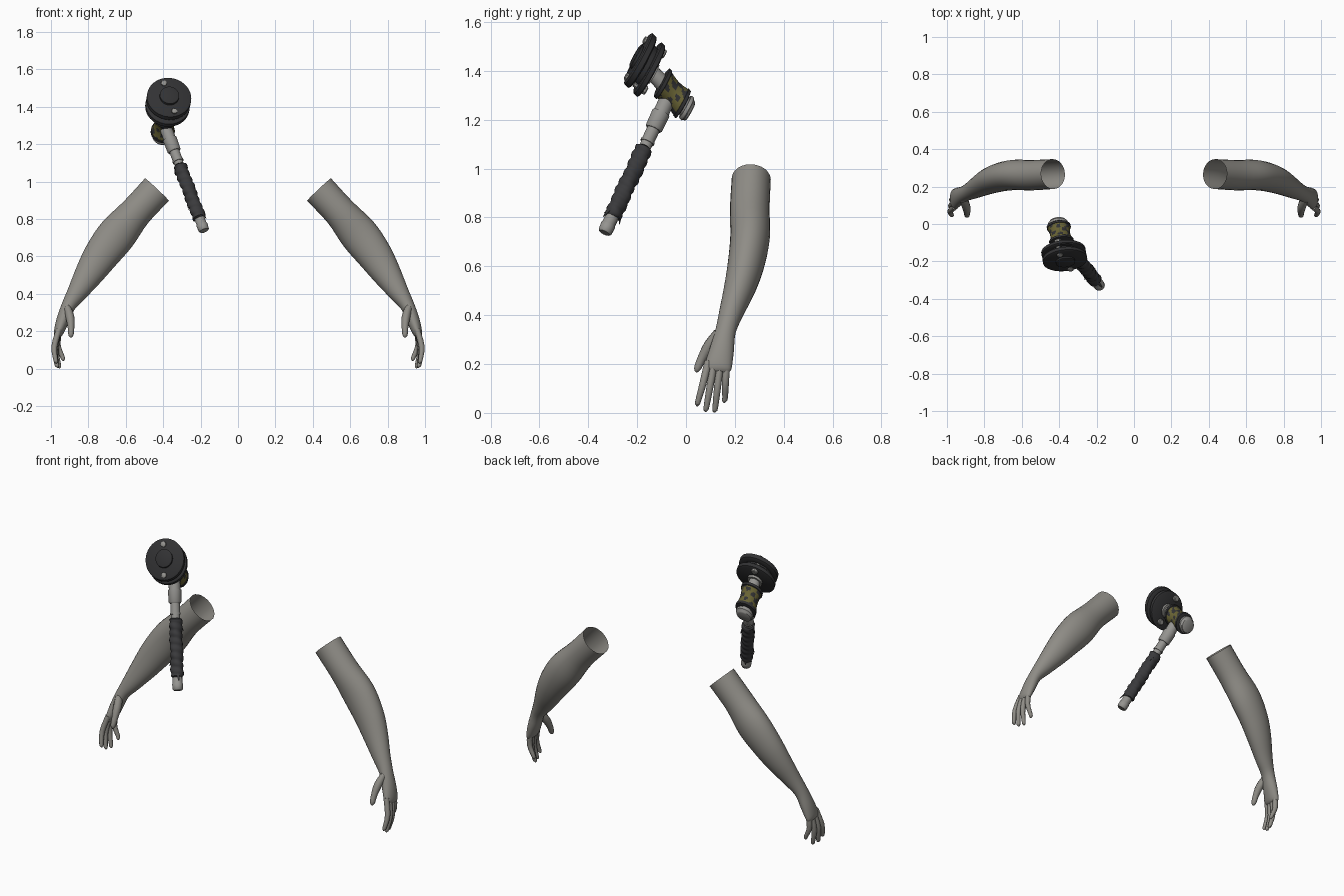
import bpy, bmesh, math
from mathutils import Vector

if "Cube" in bpy.data.objects:
    bpy.data.objects.remove(bpy.data.objects["Cube"])


def material(name, rgb):
    m = bpy.data.materials.new(name)
    m.diffuse_color = (*rgb, 1)
    m.use_nodes = True
    m.node_tree.nodes["Principled BSDF"].inputs["Base Color"].default_value = m.diffuse_color
    return m


SKIN = material("warm grey", (0.275, 0.265, 0.24))
METAL = material("light metal", (0.30, 0.295, 0.28))
DARK = material("charcoal", (0.032, 0.032, 0.034))
WRAP = material("wrap grey", (0.042, 0.042, 0.045))
OLIVE = material("olive", (0.14, 0.125, 0.035))


def skin_rings(name, rings, mats, caps=(True, True), rule=None, mirror=False):
    """Bridge rings of points into a tube; rule(row, column) picks a material."""
    bm = bmesh.new()
    rows = [[bm.verts.new(p) for p in ring] for ring in rings]
    n = len(rows[0])
    for i in range(len(rows) - 1):
        for j in range(n):
            k = (j + 1) % n
            f = bm.faces.new((rows[i][j], rows[i][k], rows[i + 1][k], rows[i + 1][j]))
            f.material_index = rule(i, j) if rule else 0
    for cap, row in zip(caps, (rows[0], rows[-1])):
        if cap:
            bm.faces.new(row)
    bmesh.ops.recalc_face_normals(bm, faces=bm.faces)
    me = bpy.data.meshes.new(name)
    bm.to_mesh(me)
    bm.free()
    ob = bpy.data.objects.new(name, me)
    bpy.context.collection.objects.link(ob)
    for m in mats:
        me.materials.append(m)
    bpy.ops.object.select_all(action='DESELECT')
    ob.select_set(True)
    bpy.context.view_layer.objects.active = ob
    bpy.ops.object.shade_smooth_by_angle(angle=math.radians(40))
    if mirror:
        ob.modifiers.new("Mirror", 'MIRROR').use_mirror_merge = False
    return ob


def spline(keys, steps):
    """Catmull-Rom through tuples of numbers."""
    out = []
    for i in range(len(keys) - 1):
        q = [keys[max(0, i - 1)], keys[i], keys[i + 1], keys[min(len(keys) - 1, i + 2)]]
        for s in range(steps):
            t = s / steps
            out.append([0.5 * (2 * b + (c - a) * t + (2 * a - 5 * b + 4 * c - d) * t * t
                               + (3 * b - a - 3 * c + d) * t ** 3) for a, b, c, d in zip(*q)])
    return out + [list(keys[-1])]


def limb(name, keys, sides, steps, caps):
    """Organic tube from keys (x, y, z, thickness, breadth), on both sides."""
    pts = spline(keys, steps)
    rings = []
    for i, p in enumerate(pts):
        t = Vector(pts[min(i + 1, len(pts) - 1)][:3]) - Vector(pts[max(i - 1, 0)][:3])
        u = t.cross(Vector((0, 1, 0))).normalized()
        v = t.cross(u).normalized()
        c = Vector(p[:3])
        rings.append([c + u * p[3] * math.cos(a) + v * p[4] * math.sin(a)
                      for a in (math.tau * j / sides for j in range(sides))])
    return skin_rings(name, rings, [SKIN], caps, mirror=True)


def frame(n):
    e1 = (Vector((-0.25, 0, 1)) - n * n.dot(Vector((-0.25, 0, 1)))).normalized()
    return e1, n.cross(e1)


def lathe(name, profile, mats, origin, along, normal, sides=24, rule=None, bump=None):
    """Turned part from (distance, radius) pairs; rings stay square to normal."""
    e1, e2 = frame(normal)
    rings = []
    for s, r in profile:
        ring = []
        for j in range(sides):
            a = math.tau * j / sides
            k = r + (bump(s, a) if bump else 0)
            ring.append(origin + along * s + (e1 * math.cos(a) + e2 * math.sin(a)) * k)
        rings.append(ring)
    return skin_rings(name, rings, mats, rule=rule)


# Arms, open at the shoulder end
limb("arm", [
    (0.433, 0.267, 0.957, 0.088, 0.080), (0.545, 0.261, 0.837, 0.087, 0.081),
    (0.645, 0.262, 0.719, 0.103, 0.081), (0.727, 0.246, 0.612, 0.095, 0.075),
    (0.790, 0.221, 0.516, 0.079, 0.065), (0.855, 0.186, 0.414, 0.056, 0.050),
    (0.906, 0.162, 0.335, 0.038, 0.042), (0.938, 0.146, 0.255, 0.034, 0.050),
    (0.960, 0.132, 0.190, 0.025, 0.055), (0.966, 0.129, 0.168, 0.012, 0.046)],
     24, 4, (False, True))

# Fingers, index to little: base y, tip x, tip y, tip z
for label, by, tx, ty, tz in (("index", 0.091, 0.972, 0.047, 0.036),
                              ("middle", 0.115, 0.966, 0.081, 0.013),
                              ("ring", 0.141, 0.955, 0.117, 0.010),
                              ("little", 0.166, 0.935, 0.157, 0.050)):
    my, mz = (by + ty) / 2, (0.2 + tz) / 2
    mx = (0.962 + tx) / 2 + 0.015
    limb(label + "_finger", [
        (0.957, by, 0.21, 0.016, 0.016), (mx, my, mz, 0.0155, 0.015),
        (tx + 0.004, ty + 0.003, tz + 0.014, 0.012, 0.012), (tx, ty, tz, 0.010, 0.010),
        (tx - 0.001, ty, tz - 0.009, 0.003, 0.003)], 10, 3, (True, True))
limb("thumb", [
    (0.912, 0.135, 0.325, 0.020, 0.024), (0.898, 0.095, 0.275, 0.023, 0.024),
    (0.893, 0.066, 0.225, 0.018, 0.019), (0.893, 0.049, 0.187, 0.015, 0.016),
    (0.893, 0.044, 0.172, 0.010, 0.010), (0.893, 0.043, 0.166, 0.003, 0.003)], 10, 3, (True, True))

# Hammer handle
foot = Vector((-0.183, -0.331, 0.742))
up = (Vector((-0.392, -0.068, 1.30)) - foot)
length = up.length
up.normalize()
lathe("handle_tip", [(-0.006, 0.016), (-0.006, 0.024), (0.0, 0.029), (0.03, 0.031),
                     (0.034, 0.028), (0.09, 0.028)], [METAL], foot, up, up, 12)
lathe("handle_wrap", [(0.068 + 0.007 * i, 0.034 if 0 < i < 48 else 0.024) for i in range(49)],
      [WRAP], foot, up, up, 16,
      bump=lambda s, a: 0.006 * abs(math.sin(s * 75 + a / 2)) + 0.002 * math.sin(3 * a + s * 40) - 0.002)
lathe("handle_neck", [(0.38, 0.025), (0.425, 0.025), (0.425, 0.03), (0.435, 0.03),
                      (0.435, 0.027), (0.50, 0.027)], [METAL], foot, up, up, 16)
lathe("handle_sleeve", [(0.488, 0.031), (0.495, 0.036), (0.565, 0.038), (0.565, 0.033),
                        (length, 0.033)], [METAL], foot, up, up, 20)
# Loose ends of the wrap
we1, we2 = frame(up)
for s, a in ((0.085, 0.6), (0.10, 3.4), (0.17, 5.0), (0.37, 2.2), (0.39, 4.6)):
    out = we1 * math.cos(a) + we2 * math.sin(a)
    lathe("wrap_tag", [(0, 0.010), (0.025, 0.007), (0.04, 0.003)], [WRAP],
          foot + up * s + out * 0.03, (out * 0.35 - up).normalized(), out, 5)

# Hammer head: slanted axis with a skewed disc plane
top = Vector((-0.370, -0.185, 1.440))
axis = Vector((-0.038, 0.200, -0.205)).normalized()
face = Vector((-0.10, 0.87, -0.48)).normalized()
lathe("striking_discs", [
    (-0.020, 0.108), (-0.014, 0.119), (0.008, 0.119), (0.014, 0.110), (0.014, 0.088),
    (0.036, 0.088), (0.036, 0.112), (0.041, 0.119), (0.060, 0.119), (0.065, 0.110)],
      [DARK], top, axis, face, 36)
lathe("face_knob", [(-0.034, 0.046), (-0.031, 0.052), (-0.018, 0.052)], [DARK], top, axis, face, 28)
lathe("head_shaft", [(0.06, 0.045), (0.078, 0.045), (0.078, 0.033), (0.135, 0.036)],
      [METAL], top, axis, face, 20)

# Drum with camouflage patches between dark rims
body = [(0.140 + 0.008 * i, 0.061 - 0.007 * math.sin(math.pi * i / 12)) for i in range(13)]
drum = [(0.120, 0.052), (0.124, 0.066), (0.138, 0.066)] + body + [(0.237, 0.064), (0.251, 0.064), (0.254, 0.05)]


def camo(i, j):
    if not 3 <= i < 15:
        return 0
    a = math.tau * j / 48
    w = math.sin(4 * a + 0.9 * i) + math.sin(7 * a - 0.8 * i + 1) + 0.5 * math.sin(3 * a + 2)
    return 1 if w > -0.35 else 0


lathe("drum", drum, [DARK, OLIVE], top, axis, face, 48, camo)
lathe("end_cap", [(0.25, 0.042), (0.262, 0.042), (0.262, 0.050), (0.267, 0.053), (0.277, 0.053),
                  (0.282, 0.046), (0.290, 0.044), (0.294, 0.036)], [METAL], top, axis, face, 28)

# Bolts through both discs
e1, e2 = frame(face)
for sign in (1, -1):
    base = top + e1 * 0.088 * sign
    lathe("bolt_head", [(-0.030, 0.012), (-0.027, 0.016), (-0.012, 0.016)], [METAL], base, face, face, 8)
    lathe("bolt_nut", [(0.02, 0.012), (0.058, 0.012), (0.058, 0.02), (0.076, 0.02), (0.080, 0.015)],
          [METAL], base + (axis - face) * 0.045, face, face, 8)
